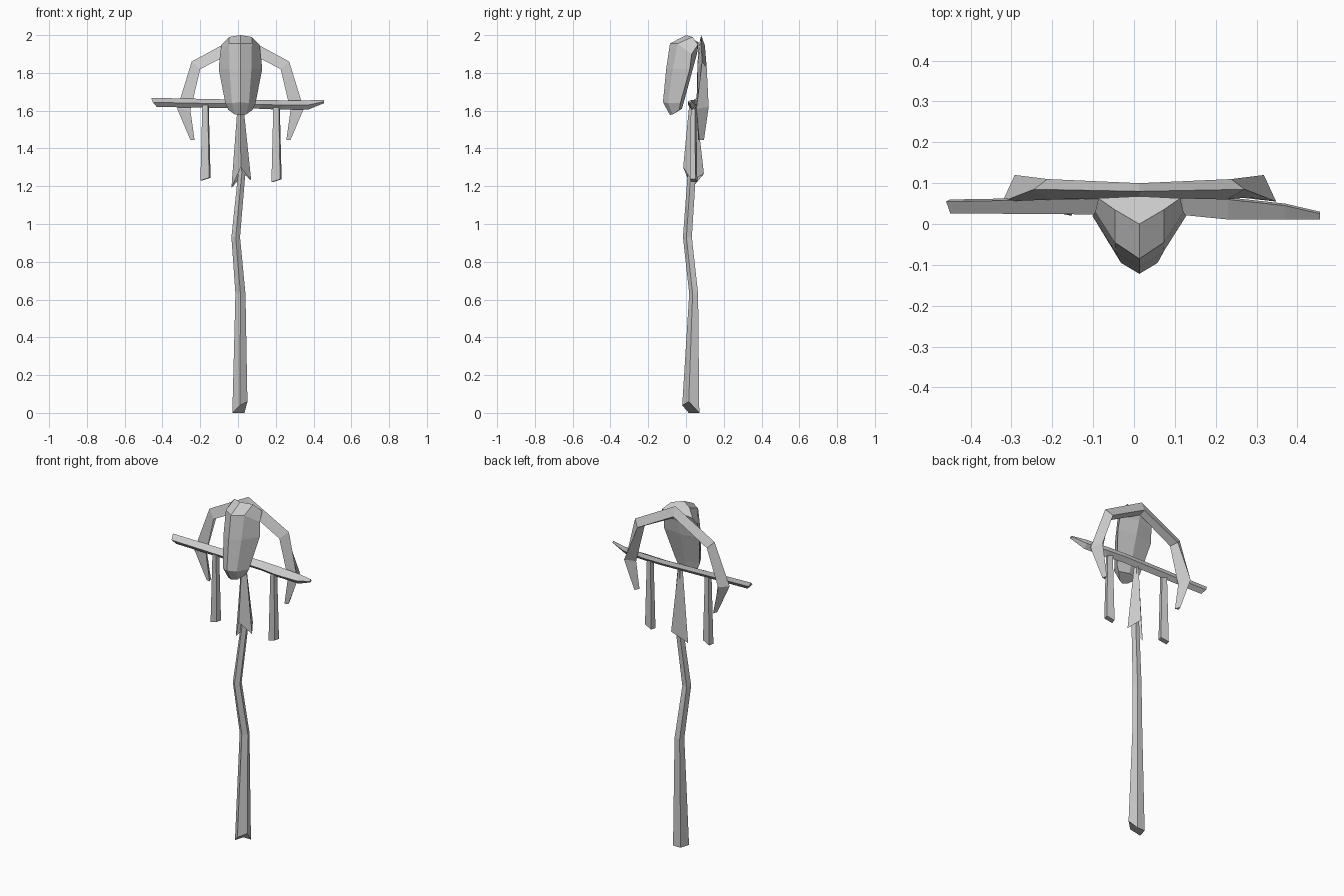
import bpy
import bmesh
from math import cos, sin, radians

default_cube = bpy.data.objects.get("Cube")
if default_cube:
    bpy.data.objects.remove(default_cube, do_unlink=True)

# Single flat colour
stone = bpy.data.materials.new("plain grey")
stone.use_nodes = True
grey = (0.6, 0.6, 0.6, 1)
stone.diffuse_color = grey
stone.node_tree.nodes["Principled BSDF"].inputs["Base Color"].default_value = grey

CENTRE = 0.013


def loft(name, rings, cap_start=True, cap_end=True):
    """Skin a list of matching cross-sections into a flat-shaded mesh."""
    bm = bmesh.new()
    loops = [[bm.verts.new(point) for point in ring] for ring in rings]
    count = len(loops[0])
    for lower, upper in zip(loops, loops[1:]):
        for i in range(count):
            j = (i + 1) % count
            bm.faces.new((lower[i], lower[j], upper[j], upper[i]))
    if cap_start:
        bm.faces.new(loops[0][::-1])
    if cap_end:
        bm.faces.new(loops[-1])
    bmesh.ops.recalc_face_normals(bm, faces=bm.faces)
    mesh = bpy.data.meshes.new(name)
    bm.to_mesh(mesh)
    bm.free()
    mesh.materials.append(stone)
    obj = bpy.data.objects.new(name, mesh)
    bpy.context.scene.collection.objects.link(obj)
    return obj


def polygon(x, y, z, rx, ry, sides):
    """Horizontal ring with its first corner towards the front."""
    angles = [radians(360 * k / sides - 90) for k in range(sides)]
    return [(x + rx * cos(a), y + ry * sin(a), z) for a in angles]


# Crooked five-sided pole, its foot chipped at the front left
pole_stations = [
    (.01, .03, 0, .042, .05),
    (.013, .043, .63, .028, .026),
    (-.012, .01, .93, .024, .026),
    (.02, .033, 1.27, .02, .024),
    (CENTRE, .035, 1.64, .013, .016),
]
pole_rings = [polygon(*station, 5) for station in pole_stations]
for corner, lift in ((0, .04), (1, .06)):
    x, y, z = pole_rings[0][corner]
    pole_rings[0][corner] = (x, y, z + lift)
loft("pole", pole_rings)

# Flared wrap with a ragged open hem
hem = [(.015, -.015, 1.3), (.07, .03, 1.23), (.03, .095, 1.265), (-.035, .03, 1.19)]
loft("flared_wrap", [hem, polygon(CENTRE, .035, 1.63, .015, .018, 4)], cap_start=False)


# Crossbar: top, front, bottom and back edge at each station along x
def bar_section(x, front, back, low, high, slant=0):
    middle = (low + high) / 2
    return [(x, back - .005, high), (x + slant / 3, front, middle),
            (x + slant, (front + back) / 2, low), (x + slant / 3, back, middle)]


loft("crossbar", [
    bar_section(-.46, .026, .06, 1.62, 1.668, slant=.03),
    bar_section(.12, .022, .07, 1.61, 1.656),
    bar_section(.23, .011, .065, 1.605, 1.655),
    bar_section(.37, .011, .05, 1.605, 1.655),
    bar_section(.456, .011, .03, 1.64, 1.656),
])


# Hanging strips, wider and cut at a slant at the bottom
def strip_section(x, z, half, depth, slant=0):
    y = .04
    return [(x - half, y - depth / 2, z), (x + half * .7, y - depth, z + slant),
            (x + half, y + depth / 2, z + slant), (x - half * .7, y + depth, z)]


for side, x, bottom in (("right", -.172, 1.23), ("left", .204, 1.222)):
    loft(side + "_hanging_strip", [
        strip_section(x, bottom, .027, .02, slant=.015),
        strip_section(x, 1.63, .017, .014),
    ])


# Arched horns: outer ridge, inner front and inner back edge per station
half_horn = [
    [(0, .08, 2), (0, .065, 1.93), (0, .1, 1.945)],
    [(.258, .085, 1.86), (.213, .06, 1.82), (.225, .11, 1.825)],
    [(.335, .055, 1.61), (.265, .065, 1.6), (.305, .12, 1.62)],
    [(.265, .07, 1.445), (.243, .065, 1.445), (.255, .095, 1.445)],
]


def horn_side(sign):
    return [[(CENTRE + sign * x, y, z) for x, y, z in ring] for ring in half_horn]


loft("arched_horns", horn_side(-1)[:0:-1] + horn_side(1))


# Mask: a keeled shell, mirrored about its front ridge
def mask_section(ridge, mid, side, back):
    right = [(CENTRE - x, y, z) for x, y, z in (side, mid)]
    left = [(CENTRE + x, y, z) for x, y, z in (mid, side)]
    return [(CENTRE, *ridge), *left, (CENTRE, *back), *right]


loft("mask", [
    mask_section((0, 2), (.06, .035, 1.99), (.1, .063, 1.95), (.068, 1.96)),
    mask_section((-.085, 1.955), (.06, -.045, 1.955), (.108, .03, 1.9), (.058, 1.9)),
    mask_section((-.105, 1.82), (.058, -.07, 1.82), (.115, .02, 1.82), (.036, 1.82)),
    mask_section((-.122, 1.645), (.045, -.095, 1.64), (.08, -.03, 1.64), (-.01, 1.65)),
    mask_section((-.085, 1.577), (.03, -.07, 1.58), (.065, -.035, 1.605), (-.022, 1.61)),
])
